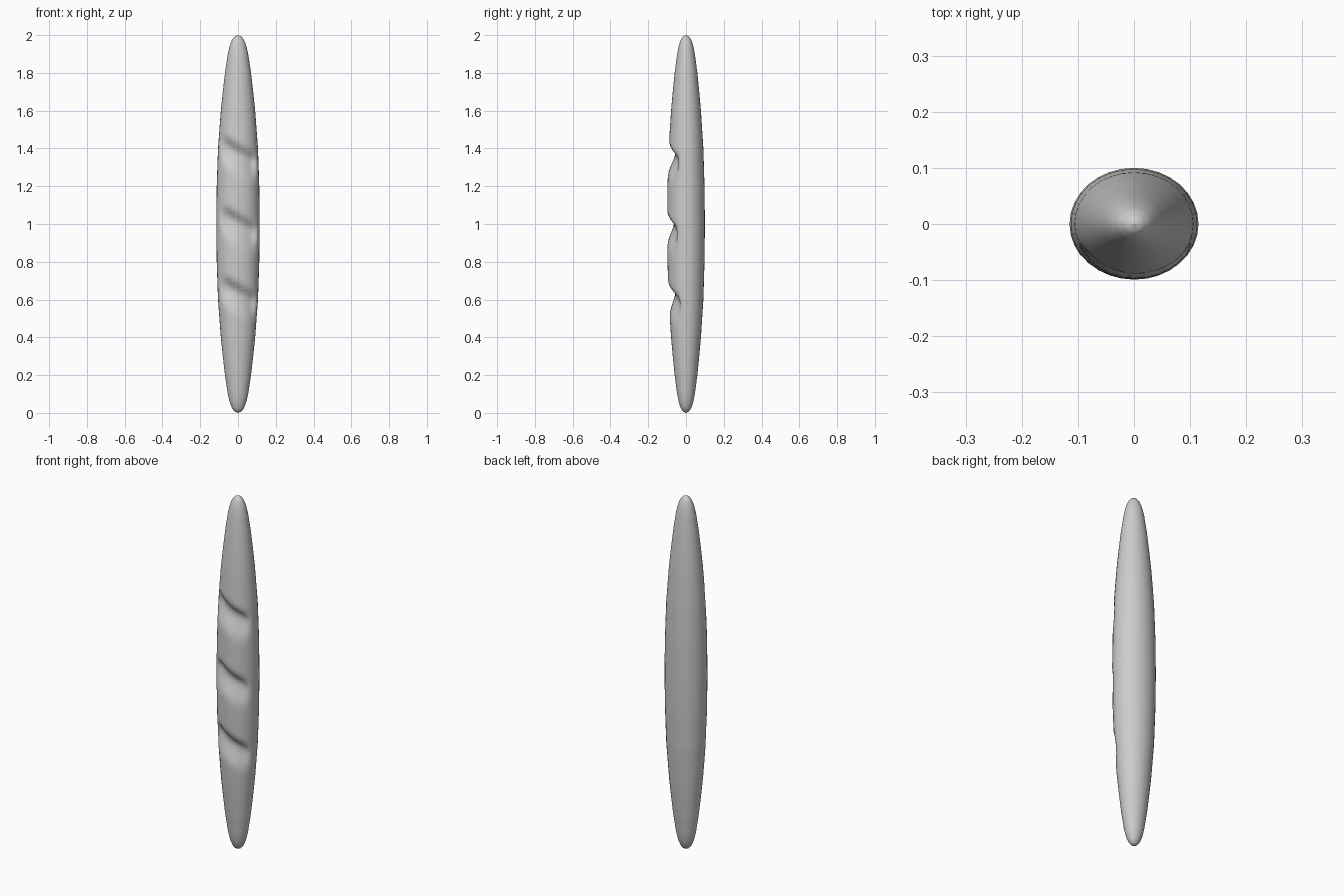
import bpy, bmesh, math

cube = bpy.data.objects.get("Cube")
if cube:
    bpy.data.objects.remove(cube, do_unlink=True)

SIDES, ROWS = 32, 120
HALF_X, HALF_Y = 0.115, 0.1
SLASHES = (0.635, 1.005, 1.375)
# distance from the tip, fraction of the full girth
PROFILE = [(0, 0), (0.006, 0.14), (0.02, 0.25), (0.05, 0.37), (0.1, 0.47), (0.2, 0.6),
           (0.3, 0.7), (0.4, 0.79), (0.6, 0.92), (0.8, 0.98), (1, 1)]


def girth(d):
    for (a, ra), (b, rb) in zip(PROFILE, PROFILE[1:]):
        if d <= b:
            return ra + (rb - ra) * (d - a) / (b - a)
    return 1


def ease(v):
    v = max(0, min(1, v))
    return v * v * (3 - 2 * v)


def slash_depth(x, z):
    """Slanted cut with a steep upper lip and a gentle lower slope."""
    ends = ease((0.1 - abs(x - 0.005)) / 0.035)
    depth = 0
    for centre in SLASHES:
        t = z - centre + 0.55 * x
        depth = max(depth, ease(1 - t / 0.065) if t > 0 else ease(1 + t / 0.13))
    return 0.036 * ends * depth


# loaf body: stacked rings with the slashes pressed into the front
bm = bmesh.new()
rings = []
for i in range(1, ROWS):
    z = 1 - math.cos(math.pi * i / ROWS) if i < 12 or i > ROWS - 12 else None
    if z is None:
        start = 1 - math.cos(math.pi * 11 / ROWS)
        z = start + (2 - 2 * start) * (i - 11) / (ROWS - 22)
    g = girth(min(z, 2 - z))
    ring = []
    for k in range(SIDES):
        a = math.tau * k / SIDES
        x, y = HALF_X * g * math.cos(a), HALF_Y * g * math.sin(a)
        if y < 0:
            y += min(slash_depth(x, z), -y * 0.6)
        ring.append(bm.verts.new((x, y, z)))
    rings.append(ring)
for low, high in zip(rings, rings[1:]):
    for k in range(SIDES):
        n = (k + 1) % SIDES
        bm.faces.new((low[k], low[n], high[n], high[k]))

# rounded tips
bottom, top = bm.verts.new((0, 0, 0)), bm.verts.new((0, 0, 2))
for k in range(SIDES):
    n = (k + 1) % SIDES
    bm.faces.new((bottom, rings[0][n], rings[0][k]))
    bm.faces.new((top, rings[-1][k], rings[-1][n]))
for face in bm.faces:
    face.smooth = True
mesh = bpy.data.meshes.new("loaf")
bm.to_mesh(mesh)
bm.free()
loaf = bpy.data.objects.new("loaf", mesh)
bpy.context.collection.objects.link(loaf)

# plain crust
crust = bpy.data.materials.new("plain_grey")
crust.use_nodes = True
colour = (0.6, 0.6, 0.6, 1)
crust.diffuse_color = colour
crust.node_tree.nodes["Principled BSDF"].inputs["Base Color"].default_value = colour
mesh.materials.append(crust)
